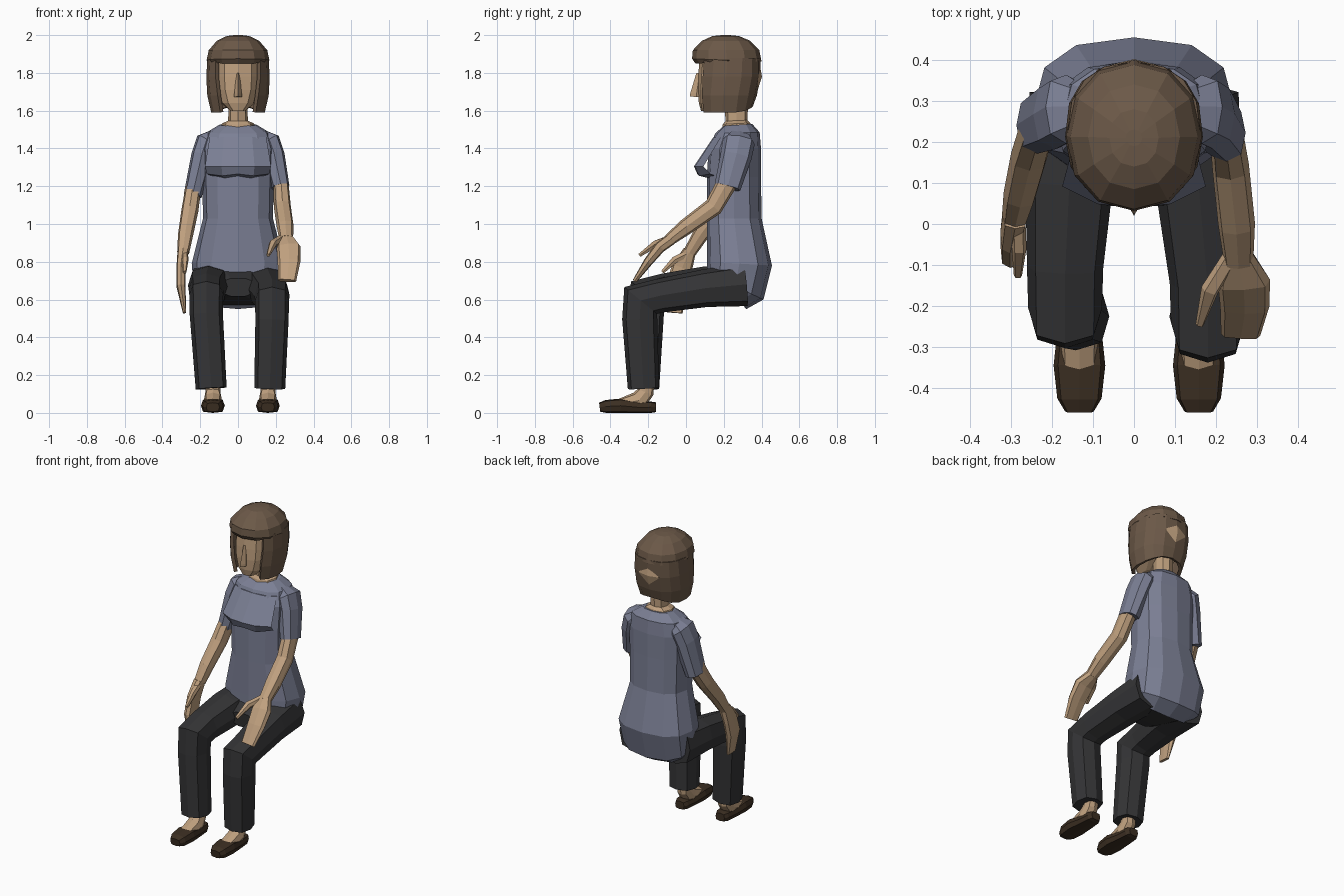
import bpy, bmesh, math
from mathutils import Vector as V


def material(name, r, g, b):
    m = bpy.data.materials.new(name)
    m.diffuse_color = (r, g, b, 1)
    return m


SKIN = material("skin", .52, .35, .21)
SHIRT = material("shirt_blue", .20, .215, .30)
CLOTH = material("dark_cloth", .035, .035, .037)
HAIR = material("hair_brown", .15, .10, .065)
LEATHER = material("shoe_brown", .045, .028, .016)


def skin_rows(name, rows, mat, closed=True):
    """Join equal-length rows of points with quads; closed rows get end caps."""
    bm = bmesh.new()
    vs = [[bm.verts.new(p) for p in row] for row in rows]
    n = len(rows[0])
    for a, b in zip(vs, vs[1:]):
        for i in range(n if closed else n - 1):
            j = (i + 1) % n
            bm.faces.new((a[i], a[j], b[j], b[i]))
    if closed:
        bm.faces.new(vs[0])
        bm.faces.new(vs[-1])
    bmesh.ops.recalc_face_normals(bm, faces=bm.faces)
    me = bpy.data.meshes.new(name)
    bm.to_mesh(me)
    bm.free()
    me.materials.append(mat)
    ob = bpy.data.objects.new(name, me)
    bpy.context.collection.objects.link(ob)
    return ob


def soft(t, p):
    return math.copysign(abs(t) ** p, t)


def ring(c, a, b, n, p):
    return [c + a * soft(math.cos(k * math.tau / n), p) + b * soft(math.sin(k * math.tau / n), p)
            for k in range(n)]


def limb(name, stations, mat, n=8, p=.75):
    """Tube along (x, y, z, half width in x, half depth) stations."""
    cs = [V(s[:3]) for s in stations]
    rows = []
    for i, s in enumerate(stations):
        t = V((0, 0, 0))
        if i:
            t += (cs[i] - cs[i - 1]).normalized()
        if i < len(cs) - 1:
            t += (cs[i + 1] - cs[i]).normalized()
        v = t.cross(V((1, 0, 0))).normalized()
        u = v.cross(t).normalized()
        rows.append(ring(cs[i], u * s[3], v * s[4], n, p))
    return skin_rows(name, rows, mat)


def body(name, stations, mat, n=12, p=.8):
    """Upright solid from (front y, front z, back y, back z, half width)."""
    rows = []
    for fy, fz, by, bz, rx in stations:
        f, b = V((0, fy, fz)), V((0, by, bz))
        rows.append(ring((f + b) / 2, V((rx, 0, 0)), (b - f) / 2, n, p))
    return skin_rows(name, rows, mat)


# shirt
body("shirt_body", [
    (.14, .735, .32, .55, .20), (.11, .74, .41, .60, .235), (.11, .80, .455, .78, .245),
    (.11, 1.03, .40, 1.03, .185), (.11, 1.25, .397, 1.25, .19), (.12, 1.40, .397, 1.40, .195),
    (.155, 1.48, .39, 1.485, .17), (.20, 1.52, .35, 1.53, .10)], SHIRT)
xs = (-1, -.5, 0, .5, 1)
skin_rows("shirt_chest", [[(x * w, y + abs(x) ** 3 * dy, z - dip * (abs(x) == .5)) for x in xs]
          for w, y, z, dy, dip in ((.12, .19, 1.47, .05, 0), (.15, .145, 1.46, .04, 0),
                                   (.175, .042, 1.305, .05, 0), (.165, .06, 1.265, .07, .01),
                                   (.13, .13, 1.25, .04, .01), (.12, .20, 1.30, .03, 0))],
          SHIRT, closed=False)
for side, ex, ey, ez in ((1, .225, .22, 1.195), (-1, .24, .24, 1.15)):
    limb("sleeve", [(side * .12, .285, 1.475, .03, .05), (side * .165, .28, 1.435, .06, .085),
                    (side * .19, .265, 1.36, .058, .083), (side * ex, ey, ez, .048, .07)], SHIRT)

# arms and hands
limb("right_arm", [(.225, .23, 1.24, .04, .055), (.235, .145, 1.09, .045, .05),
                   (.25, .0, .985, .045, .043), (.255, -.09, .915, .036, .032)], SKIN)
limb("right_hand", [(.255, -.08, .92, .036, .032), (.268, -.14, .875, .064, .03),
                    (.27, -.20, .80, .06, .024), (.26, -.27, .70, .048, .012)], SKIN, 8, .6)
limb("right_thumb", [(.235, -.08, .925, .02, .02), (.185, -.16, .895, .022, .02),
                     (.16, -.245, .835, .01, .01)], SKIN, 6)
limb("left_arm", [(-.235, .245, 1.2, .042, .055), (-.255, .17, 1.07, .045, .048),
                  (-.278, .075, .94, .04, .042), (-.29, .02, .85, .032, .034)], SKIN)
limb("left_hand", [(-.29, .02, .86, .03, .034), (-.302, -.02, .77, .024, .055),
                   (-.302, -.05, .67, .024, .058), (-.283, -.06, .53, .009, .042)], SKIN, 8, .6)
limb("left_thumb", [(-.283, .02, .85, .018, .02), (-.28, -.06, .81, .018, .02),
                    (-.283, -.125, .745, .01, .01)], SKIN, 6)

# trousers, ankles and shoes
limb("trouser_seat", [(0, .05, .665, .09, .05), (0, .12, .675, .16, .075),
                      (0, .31, .675, .21, .11)], CLOTH, 10)
for side, kx, ky, kz, hx in ((1, .18, -.24, .595, .168), (-1, .168, -.205, .625, .142)):
    limb("trouser_leg", [(side * x, y, z, a, b) for x, y, z, a, b in (
        (.145, .315, .68, .11, .115), (.158, .10, .66 + (kz - .595) / 2, .107, .10),
        (kx, ky + .10, kz + .025, .093, .09), (kx, ky, kz, .09, .112),
        (kx, ky - .005, kz - .10, .088, .093), (hx, -.225, .13, .082, .083))], CLOTH)
    fx = side * (.158 if side > 0 else .133)
    limb("ankle", [(fx, -.21, .20, .04, .045), (fx, -.215, .11, .04, .045),
                   (fx, -.25, .065, .048, .05), (fx, -.35, .045, .045, .03)], SKIN)
    limb("shoe", [(fx, -.457, .03, .035, .024), (fx, -.425, .034, .054, .034),
                  (fx, -.345, .038, .063, .038), (fx, -.25, .029, .053, .029),
                  (fx, -.185, .03, .046, .03), (fx, -.16, .03, .032, .026)], LEATHER, 8, .55)

# neck and head
body("neck", [(.19, 1.50, .35, 1.50, .10), (.195, 1.528, .34, 1.535, .085),
              (.21, 1.545, .325, 1.55, .052), (.20, 1.66, .33, 1.66, .05)], SKIN, 8)
body("head", [(.08, 1.598, .18, 1.61, .045), (.068, 1.64, .28, 1.64, .09),
              (.062, 1.71, .38, 1.71, .118), (.064, 1.78, .402, 1.78, .125),
              (.07, 1.85, .39, 1.85, .125), (.10, 1.92, .34, 1.92, .10)], SKIN)
body("nose", [(.02, 1.675, .09, 1.67, .02), (.022, 1.69, .09, 1.69, .02),
              (.055, 1.80, .09, 1.80, .008)], SKIN, 4, 1)

# hair: crown with fringe, then a bob open at the face
body("hair_crown", [(.05, 1.85, .39, 1.86, .158), (.032, 1.875, .40, 1.86, .166),
                    (.036, 1.92, .388, 1.92, .155), (.085, 1.97, .34, 1.97, .112),
                    (.14, 1.995, .28, 1.995, .06), (.19, 2.0, .23, 2.0, .02)], HAIR, 12, .92)
rows = []
for z, rx, ry, cy, start in ((1.88, .162, .170, .225, 44), (1.78, .168, .172, .222, 42),
                             (1.68, .163, .160, .215, 38), (1.59, .142, .143, .210, 38)):
    row = []
    for k in range(13):
        f = math.radians(start + (360 - 2 * start) * k / 12)
        lift = .03 * max(0, -math.cos(f)) ** 3 if z < 1.6 else 0
        row.append((rx * soft(math.sin(f), .85), cy - ry * soft(math.cos(f), .85), z + lift))
    rows.append(row)
bob = skin_rows("hair_bob", rows, HAIR, closed=False)
shell = bob.modifiers.new("thickness", 'SOLIDIFY')
shell.thickness = .022
shell.offset = -1
